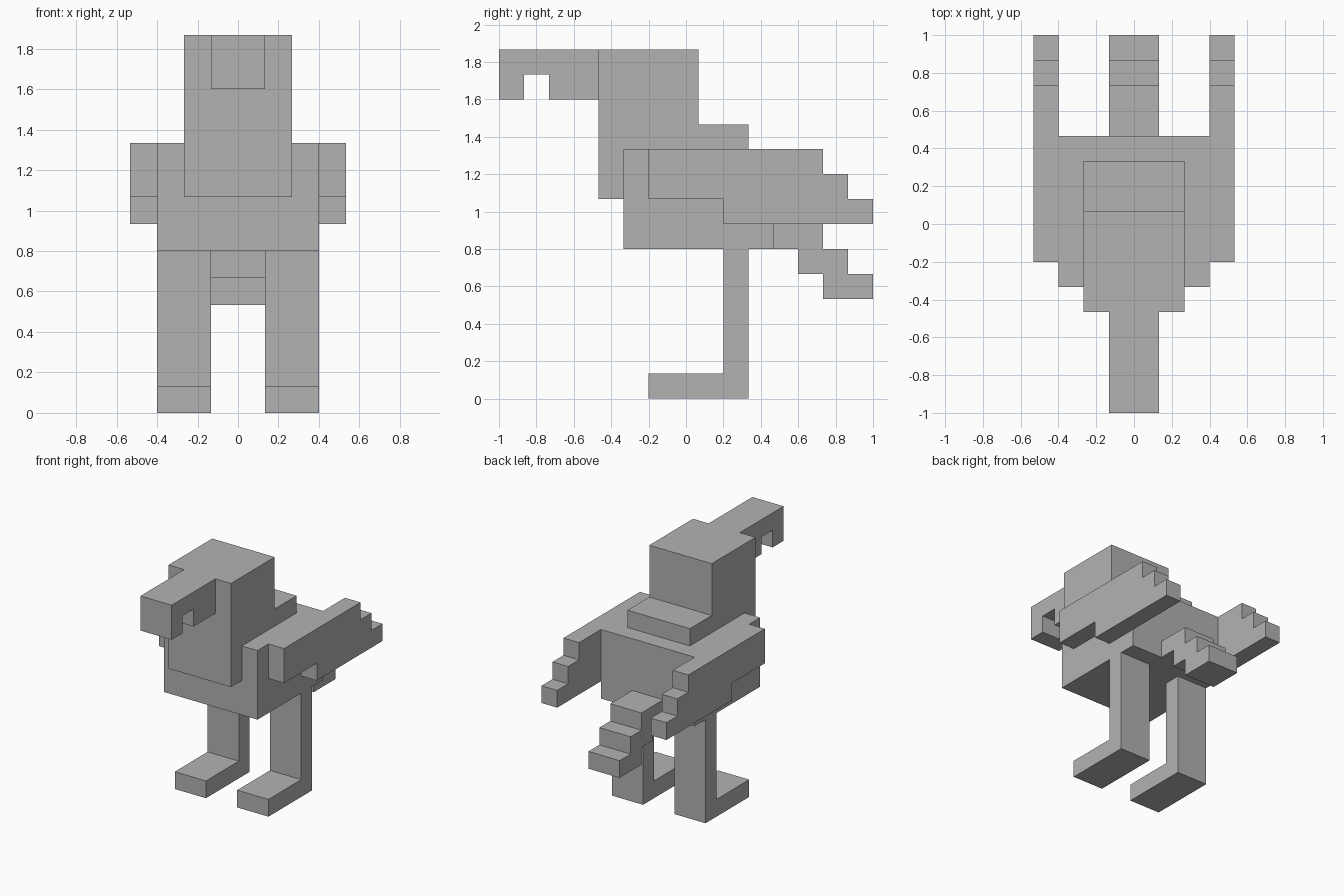
import bpy, bmesh

# Every part is a stepped side profile, in block units, extruded across x
U = 2 / 15
HALF_LENGTH = 7.5

cube = bpy.data.objects.get("Cube")
if cube:
    bpy.data.objects.remove(cube, do_unlink=True)

grey = bpy.data.materials.new("plain_grey")
grey.use_nodes = True
colour = (0.448, 0.448, 0.448, 1)
grey.diffuse_color = colour
grey.node_tree.nodes["Principled BSDF"].inputs["Base Color"].default_value = colour


def slab(name, x0, x1, profile):
    """Extrude a (y, z) profile from x0 to x1."""
    bm = bmesh.new()
    side = bm.faces.new([bm.verts.new((x0 * U, (y - HALF_LENGTH) * U, z * U))
                         for y, z in profile])
    grown = bmesh.ops.extrude_face_region(bm, geom=[side])["geom"]
    bmesh.ops.translate(bm, vec=((x1 - x0) * U, 0, 0),
                        verts=[v for v in grown if isinstance(v, bmesh.types.BMVert)])
    bmesh.ops.recalc_face_normals(bm, faces=bm.faces)
    mesh = bpy.data.meshes.new(name)
    bm.to_mesh(mesh)
    bm.free()
    mesh.materials.append(grey)
    bpy.context.collection.objects.link(bpy.data.objects.new(name, mesh))


# Body block
slab("body", -3, 3, [(5, 6), (11, 6), (11, 10), (5, 10)])

# Head and neck with a low step behind
slab("head", -2, 2, [(4, 8), (10, 8), (10, 11), (8, 11), (8, 14), (4, 14)])

# Hooked beak with a notch underneath
slab("beak", -1, 1, [(0, 12), (1, 12), (1, 13), (2, 13), (2, 12), (4, 12),
                     (4, 14), (0, 14)])

# Stepped, drooping tail
slab("tail", -1, 1, [(11, 6), (12, 6), (12, 5), (13, 5), (13, 4), (15, 4),
                     (15, 5), (14, 5), (14, 6), (13, 6), (13, 7), (11, 7)])

# Paired wings and legs
wing = [(6, 8), (9, 8), (9, 7), (15, 7), (15, 8), (14, 8), (14, 9), (13, 9),
        (13, 10), (6, 10)]
leg = [(6, 0), (10, 0), (10, 6), (9, 6), (9, 1), (6, 1)]
for label, s in (("left", 1), ("right", -1)):
    slab(label + "_wing", 3 * s, 4 * s, wing)
    slab(label + "_leg", 1 * s, 3 * s, leg)
